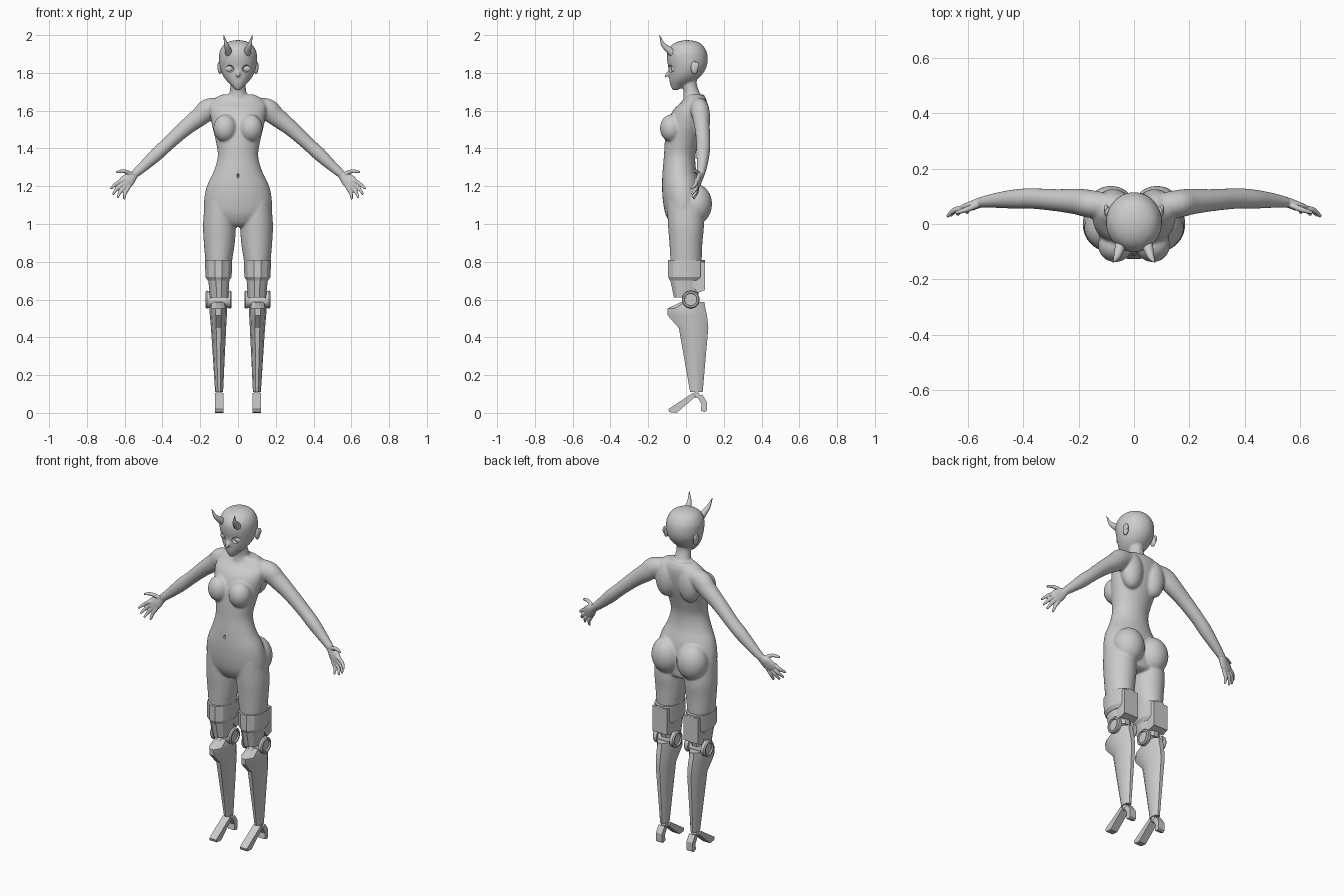
import bpy, bmesh, math
from mathutils import Vector, Matrix

BOTH = (1, -1)


def smooth_rows(rows, n):
    """Catmull-Rom resampling of section rows."""
    if n < 2:
        return rows
    out = []
    for i in range(len(rows) - 1):
        p = [rows[max(i - 1, 0)], rows[i], rows[i + 1], rows[min(i + 2, len(rows) - 1)]]
        for k in range(n):
            t = k / n
            out.append([0.5 * (2 * b + (c - a) * t + (2 * a - 5 * b + 4 * c - d) * t * t
                               + (3 * b - a - 3 * c + d) * t ** 3) for a, b, c, d in zip(*p)])
    return out + [rows[-1]]


def loft(bm, rows, sides=32, axis=None, fine=1, s=1, turn=0.0):
    """Skin elliptical sections (x, y, z, radius across, radius along y)."""
    rows = smooth_rows(rows, fine)
    pts = [Vector((r[0] * s, r[1], r[2])) for r in rows]
    rings = []
    for i, (p, r) in enumerate(zip(pts, rows)):
        t = Vector(axis) if axis else pts[min(i + 1, len(pts) - 1)] - pts[max(i - 1, 0)]
        t.normalize()
        b = Vector((0, 1, 0))
        b = (b - t * b.dot(t)).normalized()
        a = t.cross(b)
        ang = [2 * math.pi * (k + turn) / sides for k in range(sides)]
        rings.append([bm.verts.new(p + a * r[3] * math.cos(q) + b * r[4] * math.sin(q)) for q in ang])
    for lo, hi in zip(rings, rings[1:]):
        for k in range(sides):
            j = (k + 1) % sides
            bm.faces.new((lo[k], lo[j], hi[j], hi[k]))
    bm.faces.new(rings[0])
    bm.faces.new(rings[-1])


def upright(bm, rows, **kw):
    """Loft of level sections given as (centre x, z, half width, front y, back y)."""
    loft(bm, [(x, (f + b) / 2, z, w, (b - f) / 2) for x, z, w, f, b in rows], axis=(0, 0, 1), **kw)


def ball(bm, centre, radii, s=1):
    m = Matrix.Translation((centre[0] * s, centre[1], centre[2])) @ Matrix.Diagonal((*radii, 1))
    bmesh.ops.create_uvsphere(bm, u_segments=28, v_segments=16, radius=1, matrix=m)


def prism(bm, profile, x0, x1, s=1):
    """Side profile of (y, z) points pushed through from x0 to x1."""
    a, b = [[bm.verts.new((x * s, y, z)) for y, z in profile] for x in (x0, x1)]
    bm.faces.new(a)
    bm.faces.new(b)
    for k in range(len(a)):
        j = (k + 1) % len(a)
        bm.faces.new((a[k], a[j], b[j], b[k]))


def finish(name, bm, angle=30, voxel=0, passes=0, cutter=None):
    bmesh.ops.recalc_face_normals(bm, faces=bm.faces)
    me = bpy.data.meshes.new(name)
    bm.to_mesh(me)
    bm.free()
    ob = bpy.data.objects.new(name, me)
    bpy.context.collection.objects.link(ob)
    bpy.ops.object.select_all(action='DESELECT')
    ob.select_set(True)
    bpy.context.view_layer.objects.active = ob
    if voxel:
        m = ob.modifiers.new("blend", 'REMESH')
        m.mode, m.voxel_size = 'VOXEL', voxel
        m = ob.modifiers.new("soften", 'SMOOTH')
        m.factor, m.iterations = 0.5, passes
        if cutter:
            m = ob.modifiers.new("sockets", 'BOOLEAN')
            m.operation, m.object = 'DIFFERENCE', cutter
        bpy.ops.object.convert(target='MESH')
    bpy.ops.object.shade_smooth_by_angle(angle=math.radians(angle))
    return ob


# Cutter for eye sockets and navel
bm = bmesh.new()
for s in BOTH:
    ball(bm, (0.048, -0.086, 1.822), (0.027, 0.018, 0.021), s)
ball(bm, (0, -0.125, 1.255), (0.006, 0.012, 0.012))
cutter = finish("socket_cutter", bm)
cutter.hide_render = True

# Body: torso, neck, head, arms and thighs blended into one skin
bm = bmesh.new()
upright(bm, [(0, 0.985, 0.05, -0.05, 0.05), (0, 1.0, 0.12, -0.08, 0.08), (0, 1.05, 0.172, -0.108, 0.085),
             (0, 1.12, 0.18, -0.122, 0.09), (0, 1.2, 0.165, -0.127, 0.08), (0, 1.28, 0.128, -0.124, 0.055),
             (0, 1.36, 0.107, -0.117, 0.05), (0, 1.44, 0.118, -0.112, 0.07), (0, 1.52, 0.137, -0.1, 0.095),
             (0, 1.6, 0.15, -0.07, 0.11), (0, 1.65, 0.14, -0.02, 0.11), (0, 1.685, 0.09, 0.0, 0.095)], fine=4)
upright(bm, [(0, 1.64, 0.07, -0.02, 0.1), (0, 1.69, 0.047, -0.012, 0.075), (0, 1.74, 0.04, -0.02, 0.057),
             (0, 1.8, 0.04, -0.02, 0.06)], fine=3)
upright(bm, [(0, 1.71, 0.014, -0.072, -0.04), (0, 1.735, 0.037, -0.083, 0.0), (0, 1.76, 0.062, -0.088, 0.05),
             (0, 1.79, 0.082, -0.091, 0.085), (0, 1.83, 0.096, -0.094, 0.108), (0, 1.87, 0.101, -0.101, 0.115),
             (0, 1.91, 0.098, -0.099, 0.11), (0, 1.945, 0.08, -0.078, 0.09), (0, 1.965, 0.05, -0.045, 0.06),
             (0, 1.973, 0.015, -0.01, 0.02)], fine=4)
loft(bm, [(0, -0.08, 1.81, 0.008, 0.012), (0, -0.096, 1.793, 0.012, 0.012), (0, -0.112, 1.778, 0.006, 0.006)])
for s in BOTH:
    loft(bm, [(0.09, 0.065, 1.625, 0.045, 0.045), (0.155, 0.072, 1.607, 0.057, 0.05),
              (0.2, 0.08, 1.57, 0.051, 0.047), (0.28, 0.086, 1.507, 0.042, 0.04),
              (0.37, 0.092, 1.425, 0.036, 0.037), (0.43, 0.09, 1.37, 0.036, 0.035),
              (0.5, 0.085, 1.305, 0.028, 0.027), (0.555, 0.078, 1.257, 0.021, 0.019)], fine=4, s=s)
    upright(bm, [(0.095, 1.12, 0.08, -0.1, 0.08), (0.098, 1.0, 0.087, -0.096, 0.095),
                 (0.099, 0.9, 0.082, -0.088, 0.087), (0.102, 0.8, 0.07, -0.082, 0.083),
                 (0.102, 0.75, 0.065, -0.078, 0.08)], fine=4, s=s)
    ball(bm, (0.068, -0.077, 1.507), (0.062, 0.061, 0.073), s)
    ball(bm, (0.083, 0.055, 1.105), (0.088, 0.083, 0.105), s)
    ball(bm, (0.075, 0.07, 1.57), (0.065, 0.056, 0.11), s)
finish("body", bm, 45, voxel=0.006, passes=7, cutter=cutter)
bpy.data.objects.remove(cutter)

# Hands: palm, four fingers and thumb
bm = bmesh.new()
FINGERS = [((0.618, 0.055, 1.229), (0.648, 0.05, 1.21), (0.674, 0.027, 1.187)),
           ((0.609, 0.057, 1.212), (0.64, 0.052, 1.187), (0.662, 0.03, 1.157)),
           ((0.596, 0.058, 1.2), (0.622, 0.053, 1.172), (0.638, 0.033, 1.14)),
           ((0.58, 0.06, 1.194), (0.597, 0.055, 1.165), (0.603, 0.04, 1.132)),
           ((0.562, 0.07, 1.262), (0.605, 0.052, 1.28), (0.645, 0.04, 1.274))]
for s in BOTH:
    loft(bm, [(0.525, 0.081, 1.283, 0.02, 0.019), (0.552, 0.078, 1.258, 0.023, 0.018),
              (0.58, 0.068, 1.233, 0.036, 0.016), (0.605, 0.06, 1.213, 0.034, 0.013),
              (0.616, 0.056, 1.204, 0.02, 0.009)], fine=3, s=s)
    for a, b, c in FINGERS:
        root = [p + (q - p) * 0.35 for p, q in zip(a, (0.575, 0.07, 1.235))]
        loft(bm, [(*root, 0.011, 0.011), (*a, 0.011, 0.011), (*b, 0.01, 0.01), (*c, 0.006, 0.006)],
             sides=14, fine=4, s=s)
finish("hands", bm, 60, voxel=0.0035, passes=3)

# Eyes, ears and horns
bm = bmesh.new()
for s in BOTH:
    ball(bm, (0.046, -0.06, 1.822), (0.023, 0.019, 0.02), s)
finish("eyes", bm, 60)
bm = bmesh.new()
for s in BOTH:
    ball(bm, (0.096, 0.045, 1.828), (0.012, 0.02, 0.034), s)
    ball(bm, (0.101, 0.056, 1.838), (0.008, 0.014, 0.02), s)
finish("ears", bm, 60)
bm = bmesh.new()
for s in BOTH:
    loft(bm, [(0.046, -0.06, 1.895, 0.021, 0.021), (0.052, -0.09, 1.92, 0.018, 0.018),
              (0.063, -0.122, 1.952, 0.011, 0.011), (0.076, -0.139, 1.999, 0.001, 0.001)],
         sides=16, fine=5, s=s)
finish("horns", bm, 60)

# Thigh cuffs with a rear plate and a tapering socket
bm = bmesh.new()
for s in BOTH:
    upright(bm, [(0.103, 0.81, 0.074, -0.098, 0.103), (0.103, 0.72, 0.072, -0.098, 0.103),
                 (0.103, 0.70, 0.058, -0.088, 0.095)], sides=12, turn=0.5, s=s)
    upright(bm, [(0.102, 0.73, 0.06, -0.092, 0.09), (0.1, 0.61, 0.05, -0.066, 0.065)], sides=12, turn=0.5, s=s)
    prism(bm, [(0.03, 0.80), (0.1, 0.80), (0.1, 0.65), (0.06, 0.635), (0.03, 0.68)], 0.055, 0.15, s)
finish("thigh_cuffs", bm, 25)

# Knee hubs: two dished discs on an axle
bm = bmesh.new()
for s in BOTH:
    for x, d in ((0.145, 1), (0.06, -1)):
        loft(bm, [(x + d * o, 0.025, 0.6, r, r) for o, r in
                  ((0, 0.045), (0.02, 0.047), (0.026, 0.042), (0.026, 0.034), (0.018, 0.032))],
             axis=(1, 0, 0), s=s)
    loft(bm, [(x, 0.022, 0.592, 0.034, 0.036) for x in (0.05, 0.15)], axis=(1, 0, 0), s=s)
finish("knee_hubs", bm)

# Shins with a forward knee guard
bm = bmesh.new()
for s in BOTH:
    upright(bm, [(0.1, 0.11, 0.021, 0.02, 0.09), (0.103, 0.45, 0.04, -0.042, 0.122),
                 (0.104, 0.515, 0.045, -0.102, 0.117), (0.105, 0.552, 0.047, -0.104, 0.108),
                 (0.105, 0.587, 0.04, -0.03, 0.1)], sides=10, turn=0.0, s=s)
finish("shins", bm, 28)

# Feet: sloping toe blade and hooked heel
TOE = [(0.035, 0.105), (0.052, 0.088), (-0.035, 0.012), (-0.05, 0), (-0.088, 0.004), (-0.094, 0.02), (-0.045, 0.052)]
HEEL = [(0.06, 0.085), (0.085, 0.098), (0.11, 0.06), (0.11, 0.012), (0.1, 0.004), (0.078, 0.012), (0.083, 0.045)]
bm = bmesh.new()
for s in BOTH:
    prism(bm, TOE, 0.077, 0.123, s)
    prism(bm, HEEL, 0.08, 0.12, s)
    loft(bm, [(x, 0.055, 0.095, 0.017, 0.017) for x in (0.085, 0.115)], sides=16, axis=(1, 0, 0), s=s)
finish("feet", bm)
